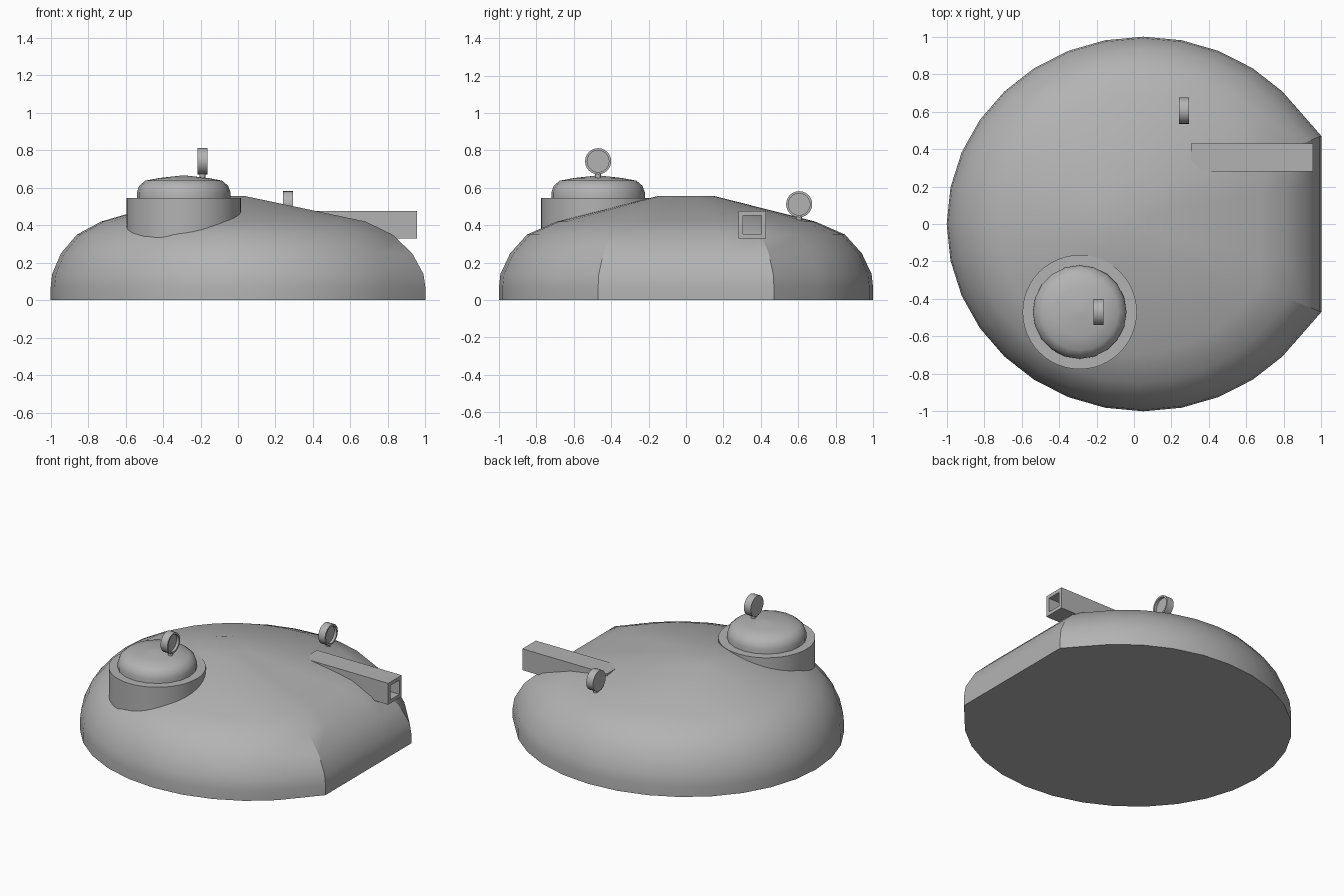
import bpy, bmesh
from math import cos, sin, pi, radians

if "Cube" in bpy.data.objects:
    bpy.data.objects.remove(bpy.data.objects["Cube"])

grey = bpy.data.materials.new("dark_grey")
grey.diffuse_color = (0.45, 0.45, 0.45, 1)
grey.use_nodes = True
grey.node_tree.nodes["Principled BSDF"].inputs["Base Color"].default_value = grey.diffuse_color


def loft(name, rings, closed=False, angle=38):
    """Skin a list of rings; cap both ends, or join last to first when closed."""
    bm = bmesh.new()
    loops = [[bm.verts.new(p) for p in r] for r in rings]
    pairs = list(zip(loops, loops[1:]))
    if closed:
        pairs.append((loops[-1], loops[0]))
    else:
        bm.faces.new(loops[0])
        bm.faces.new(loops[-1])
    for a, b in pairs:
        for i in range(len(a)):
            j = (i + 1) % len(a)
            bm.faces.new((a[i], a[j], b[j], b[i]))
    bmesh.ops.recalc_face_normals(bm, faces=bm.faces)
    mesh = bpy.data.meshes.new(name)
    bm.to_mesh(mesh)
    bm.free()
    mesh.materials.append(grey)
    ob = bpy.data.objects.new(name, mesh)
    bpy.context.collection.objects.link(ob)
    bpy.ops.object.select_all(action='DESELECT')
    ob.select_set(True)
    bpy.context.view_layer.objects.active = ob
    bpy.ops.object.shade_smooth_by_angle(angle=radians(angle))
    return ob


def turned_z(name, cx, cy, profile, n):
    return loft(name, [[(cx + r * cos(2 * pi * i / n), cy + r * sin(2 * pi * i / n), z)
                        for i in range(n)] for r, z in profile])


def turned_x(name, cy, cz, profile, n):
    return loft(name, [[(x, cy + r * cos(2 * pi * i / n), cz + r * sin(2 * pi * i / n))
                        for i in range(n)] for r, x in profile])


# Turret shell: round plan with a flat front, domed by stacked rings
plan = [(0.05 + 1.05 * cos(k * pi / 16), sin(k * pi / 16)) for k in range(4, 29)]
plan += [(1, y) for y in (-0.47, -0.235, 0, 0.235, 0.47)]
levels = [(0, -1, 1, 1), (0.07, -1, 1, 1), (0.14, -0.992, 0.99, 0.992),
          (0.25, -0.945, 0.93, 0.94), (0.35, -0.86, 0.825, 0.85),
          (0.42, -0.73, 0.68, 0.69), (0.555, -0.26, 0.04, 0.155)]
loft("turret_shell", [[((x0 + x1) / 2 + u * (x1 - x0) / 2, v * ry, z) for u, v in plan]
                      for z, x0, x1, ry in levels], angle=26)

# Cupola and domed hatch
turned_z("cupola_ring", -0.29, -0.47, [(0.305, 0.25), (0.305, 0.545)], 48)
turned_z("cupola_hatch", -0.29, -0.47,
         [(0.25, 0.53), (0.25, 0.575), (0.238, 0.61), (0.205, 0.638),
          (0.13, 0.652), (0.06, 0.66), (0.005, 0.666)], 20)


# Square open gun sleeve
def square(x, h):
    return [(x, 0.355 + a * h, 0.402 + b * h) for a, b in ((-1, -1), (1, -1), (1, 1), (-1, 1))]


loft("gun_sleeve", [square(0.305, 0.074), square(0.955, 0.074),
                    square(0.955, 0.049), square(0.305, 0.049)], closed=True)

# Two round lamps with a recessed face on short stems
for label, x, y, z in (("hatch_lamp", -0.19, -0.47, 0.742), ("side_lamp", 0.267, 0.605, 0.512)):
    turned_x(label, y, z, [(0.07, x - 0.026), (0.07, x + 0.026),
                           (0.058, x + 0.026), (0.058, x + 0.008)], 24)
    turned_z(label + "_stem", x, y, [(0.016, z - 0.11), (0.016, z - 0.06)], 12)
